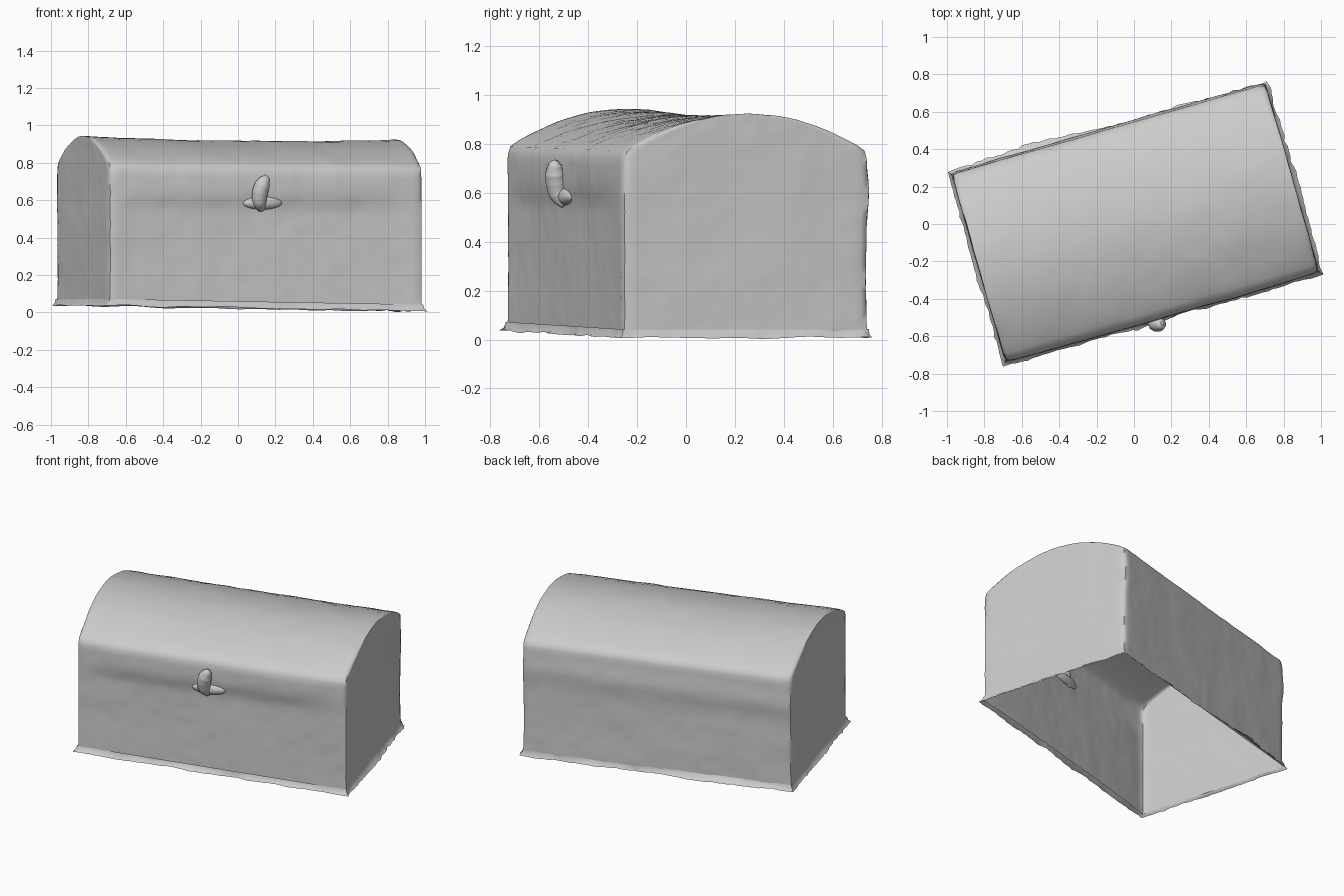
import bpy, bmesh, math
from mathutils import Vector, Matrix, noise

cube = bpy.data.objects.get("Cube")
if cube:
    bpy.data.objects.remove(cube, do_unlink=True)

HALF_L, HALF_W = 0.872, 0.522
PLACE = Matrix.Translation((0.0075, 0.005, 0)) @ Matrix.Rotation(math.radians(16), 4, 'Z')

clay = bpy.data.materials.new("grey_clay")
clay.use_nodes = True
clay.diffuse_color = (0.6, 0.6, 0.6, 1)
clay.node_tree.nodes["Principled BSDF"].inputs["Base Color"].default_value = (0.6, 0.6, 0.6, 1)


def finish(obj, angle):
    obj.data.materials.append(clay)
    bpy.ops.object.select_all(action='DESELECT')
    obj.select_set(True)
    bpy.context.view_layer.objects.active = obj
    bpy.ops.object.shade_smooth_by_angle(angle=math.radians(angle))


def from_bmesh(name, bm, angle):
    mesh = bpy.data.meshes.new(name)
    bm.to_mesh(mesh)
    bm.free()
    obj = bpy.data.objects.new(name, mesh)
    bpy.context.collection.objects.link(obj)
    finish(obj, angle)
    return obj


def add_grid(bm, rows):
    grid = [[bm.verts.new(p) for p in row] for row in rows]
    for a, b in zip(grid, grid[1:]):
        for i in range(len(a) - 1):
            bm.faces.new((a[i], a[i + 1], b[i + 1], b[i]))


def base_height(t):
    return 0.032 - 0.015 * t


def bump(x, centre, width):
    return math.exp(-((x - centre) / width) ** 2)


def section(t):
    """Cross-section at t (-1..1 along the length): front wall, arched lid, back wall."""
    eave = 0.782 - 0.009 * t
    rise = 0.917 - 0.011 * t + 0.017 * t * t - eave
    fade = 1 - t ** 4
    front, back = [], []
    for i in range(24):
        z = base_height(t) + (eave - base_height(t)) * i / 24
        # lid front overhangs the body; the back bulges slightly at the seam
        lid = 1 / (1 + math.exp(-(z - 0.59) / 0.012))
        front.append((-HALF_W + fade * (0.014 - 0.022 * lid), z))
        back.append((HALF_W + 0.012 * bump(z, 0.6, 0.07), z))
    arch = []
    for i in range(25):
        v = i / 12 - 1
        arch.append((v * HALF_W, eave + rise * (1 - v * v)))
    return [Vector((t * HALF_L, y, z)) for y, z in front + arch + back[::-1]]


# Chest shell: walls, arched lid and flat ends, open underneath
bm = bmesh.new()
SEGS = 60
sections = [section(2 * i / SEGS - 1) for i in range(SEGS + 1)]
add_grid(bm, sections)
for end in (sections[0], sections[-1]):
    half = len(end) // 2
    add_grid(bm, [[end[i].lerp(end[-1 - i], k / 30) for k in range(31)] for i in range(half + 1)])
bmesh.ops.remove_doubles(bm, verts=bm.verts, dist=0.0005)
bmesh.ops.recalc_face_normals(bm, faces=bm.faces)
inner = [v for v in bm.verts if not v.is_boundary]
for _ in range(2):
    bmesh.ops.smooth_vert(bm, verts=inner, factor=0.5, use_axis_x=True, use_axis_y=True, use_axis_z=True)
# uneven, hand-worn surface
bm.normal_update()
for v in inner:
    rough = 0.004 * noise.noise(v.co * 5) + 0.0025 * noise.noise(v.co * 17)
    v.co += v.normal * rough
bm.transform(PLACE)
from_bmesh("chest_shell", bm, 60)

# Ragged skirt flaring from the bottom edge
corners = [(-1, -1), (1, -1), (1, 1), (-1, 1)]
rim, mid, hem = [], [], []
for (ax, ay), (bx, by) in zip(corners, corners[1:] + corners[:1]):
    steps = 60 if ay == by else 36
    for i in range(steps):
        k = i / steps
        x, y = ax + (bx - ax) * k, ay + (by - ay) * k
        p = Vector((x * HALF_L, y * HALF_W, base_height(x)))
        out = Vector((x if abs(x) > 0.97 else 0, y if abs(y) > 0.97 else 0, 0))
        width = 0.02 + 0.014 * noise.noise(p * 4) + 0.012 * noise.noise(p * 23)
        if y > 0.97:
            width += 0.028 * bump(x, -0.5, 0.35) - 0.008
        width = max(width, 0.005)
        drop = 0.010 + 0.008 * noise.noise(p * 6)
        rim.append(p + Vector((0, 0, 0.025)))
        mid.append(p + out * width * 0.3 + Vector((0, 0, 0.002)))
        hem.append(p + out * width - Vector((0, 0, drop)))
bm = bmesh.new()
add_grid(bm, [ring + ring[:1] for ring in (rim, mid, hem)])
bmesh.ops.remove_doubles(bm, verts=bm.verts, dist=0.0005)
bm.transform(PLACE)
from_bmesh("bottom_skirt", bm, 60)

# Latch hook: leaning tapered lug on the front seam
curve = bpy.data.curves.new("latch_hook", 'CURVE')
curve.dimensions = '3D'
curve.bevel_depth = 1.0
curve.bevel_resolution = 4
curve.use_fill_caps = True
path = [(0.125, -0.495, 0.55, 0.02), (0.115, -0.52, 0.59, 0.038), (0.118, -0.53, 0.64, 0.044),
        (0.13, -0.535, 0.68, 0.042), (0.145, -0.535, 0.715, 0.028), (0.15, -0.53, 0.733, 0.008)]
spline = curve.splines.new('BEZIER')
spline.bezier_points.add(len(path) - 1)
for point, (x, y, z, r) in zip(spline.bezier_points, path):
    point.co = (x, y, z)
    point.radius = r
    point.handle_left_type = point.handle_right_type = 'AUTO'
hook = bpy.data.objects.new("latch_hook", curve)
bpy.context.collection.objects.link(hook)
bpy.ops.object.select_all(action='DESELECT')
hook.select_set(True)
bpy.context.view_layer.objects.active = hook
bpy.ops.object.convert(target='MESH')
finish(bpy.context.view_layer.objects.active, 60)

# Latch mound: low swelling under the hook
bm = bmesh.new()
bmesh.ops.create_uvsphere(bm, u_segments=24, v_segments=12, radius=1)
bm.transform(PLACE @ Matrix.Translation((-0.02, -0.515, 0.585)) @ Matrix.Diagonal((0.11, 0.03, 0.035, 1)))
from_bmesh("latch_mound", bm, 60)
